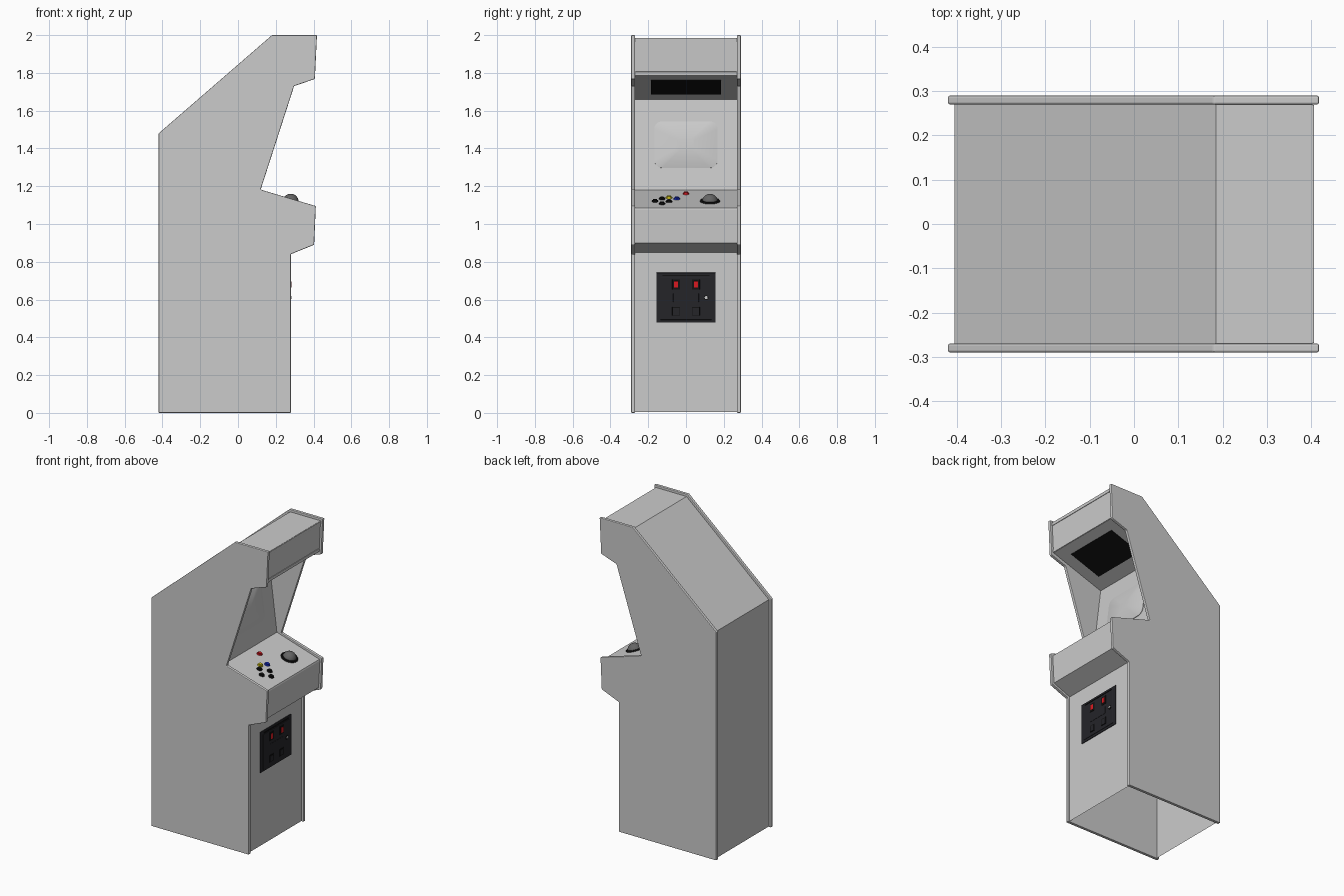
import bpy, bmesh, math
from mathutils import Matrix, Vector

if "Cube" in bpy.data.objects:
    bpy.data.objects.remove(bpy.data.objects["Cube"])


def material(name, rgb):
    m = bpy.data.materials.new(name)
    m.diffuse_color = (*rgb, 1)
    m.use_nodes = True
    m.node_tree.nodes["Principled BSDF"].inputs["Base Color"].default_value = m.diffuse_color
    return m


BLACK = material("black", (0.006, 0.006, 0.006))
DOOR = material("door_black", (0.018, 0.018, 0.022))
RED = material("red", (0.7, 0.01, 0.015))
YELLOW = material("yellow", (0.65, 0.55, 0.01))
BLUE = material("blue", (0.01, 0.03, 0.6))
BALL = material("ball_grey", (0.13, 0.13, 0.13))


def finish(name, bm, mat=None, matrix=None, smooth=False, bevel=0, segments=2):
    me = bpy.data.meshes.new(name)
    bm.to_mesh(me)
    bm.free()
    ob = bpy.data.objects.new(name, me)
    bpy.context.collection.objects.link(ob)
    if matrix is not None:
        ob.matrix_world = matrix
    if mat:
        me.materials.append(mat)
    if bevel:
        mod = ob.modifiers.new("bevel", "BEVEL")
        mod.width, mod.segments = bevel, segments
    if smooth:
        bpy.ops.object.select_all(action="DESELECT")
        ob.select_set(True)
        bpy.context.view_layer.objects.active = ob
        bpy.ops.object.shade_smooth_by_angle(angle=math.radians(35))
    return ob


def frame(origin, normal):
    # local x runs across the cabinet, local y up the panel, local z out of it
    n = Vector(normal).normalized()
    x = Vector((0, 1, 0))
    m = Matrix((x, n.cross(x), n)).transposed().to_4x4()
    return Matrix.Translation(origin) @ m


def slab(name, base, u, v, w, h, depth, mat=None, out=0, bevel=0):
    bm = bmesh.new()
    bmesh.ops.create_cube(bm, size=1)
    bmesh.ops.scale(bm, vec=(w, h, depth), verts=bm.verts)
    bmesh.ops.translate(bm, vec=(u, v, out + depth / 2), verts=bm.verts)
    return finish(name, bm, mat, base, bevel=bevel)


def disc(name, base, u, v, r, depth, mat, top=1.0, bevel=0.0):
    bm = bmesh.new()
    bmesh.ops.create_cone(bm, cap_ends=True, segments=28, radius1=r, radius2=r * top, depth=depth)
    bmesh.ops.translate(bm, vec=(u, v, depth / 2), verts=bm.verts)
    return finish(name, bm, mat, base, smooth=True)


def strip(name, pts, half=0.271):
    bm = bmesh.new()
    rows = [[bm.verts.new((x, y, z)) for y in (-half, half)] for x, z in pts]
    for a, b in zip(rows, rows[1:]):
        bm.faces.new((a[0], a[1], b[1], b[0]))
    return finish(name, bm)


# side panels with softened edges
SIDE = [(-0.42, 0), (0.28, 0), (0.28, 0.84), (0.403, 0.89), (0.412, 1.095), (0.12, 1.182),
        (0.297, 1.73), (0.407, 1.768), (0.418, 2.0), (0.18, 2.0), (-0.42, 1.48)]
for name, y0 in (("left_side_panel", -0.29), ("right_side_panel", 0.27)):
    bm = bmesh.new()
    face = bm.faces.new([bm.verts.new((x, y0, z)) for x, z in SIDE])
    ext = bmesh.ops.extrude_face_region(bm, geom=[face])
    bmesh.ops.translate(bm, vec=(0, 0.02, 0), verts=[g for g in ext["geom"] if isinstance(g, bmesh.types.BMVert)])
    bmesh.ops.recalc_face_normals(bm, faces=bm.faces)
    finish(name, bm, bevel=0.004)

# inset panels between the sides, open underneath
strip("front_panel", [(0.268, 0.004), (0.268, 0.85), (0.389, 0.9), (0.398, 1.076), (0.395, 1.085)])
strip("control_panel", [(0.395, 1.085), (0.09, 1.179)])
strip("monitor_panel", [(0.09, 1.179), (0.03, 1.66)])
strip("speaker_panel", [(0.03, 1.66), (0.393, 1.785)])
strip("sign_panel", [(0.393, 1.785), (0.403, 1.985)])
strip("top_and_back", [(0.403, 1.985), (0.185, 1.985), (-0.405, 1.474), (-0.405, 0.004)])

# sign retainers
sign = frame((0.398, 0, 1.885), (0.2, 0, -0.01))
for name, v in (("sign_retainer_bottom", -0.089), ("sign_retainer_top", 0.089)):
    slab(name, sign, 0, v, 0.538, 0.02, 0.004, bevel=0.001)

# speaker grille
speaker = frame((0.222, 0, 1.726), (0.125, 0, -0.363))
slab("speaker_grille", speaker, 0, 0, 0.37, 0.225, 0.003, BLACK)

# domed screen with rounded corners
bm = bmesh.new()
W, H, R = 0.168, 0.124, 0.042
outline = []
for cx, cy, a0 in ((1, 1, 0), (-1, 1, 90), (-1, -1, 180), (1, -1, 270)):
    for k in range(9):
        a = math.radians(a0 + k * 90 / 8)
        outline.append((cx * (W - R) + R * math.cos(a), cy * (H - R) + R * math.sin(a)))
levels = [(1, -0.002), (1, 0.003)] + [(s, 0.003 + 0.018 * (1 - s * s)) for s in (0.97, 0.85, 0.7, 0.5, 0.25)]
rings = [[bm.verts.new((x * s, y * s, h)) for x, y in outline] for s, h in levels]
n = len(outline)
for a, b in zip(rings, rings[1:]):
    for i in range(n):
        j = (i + 1) % n
        bm.faces.new((a[i], a[j], b[j], b[i]))
bm.faces.new(rings[-1])
finish("screen", bm, None, frame((0.06, 0, 1.42), (0.481, 0, 0.06)), smooth=True)

# control buttons


def on_controls(x, y):
    return frame((x, y, 1.17 - 0.308 * (x - 0.12)), (0.308, 0, 1))


BUTTONS = [(0.285, -0.164, BLACK), (0.243, -0.127, BLACK), (0.327, -0.127, BLACK), (0.29, -0.09, BLACK),
           (0.223, -0.09, YELLOW), (0.243, -0.048, BLUE), (0.155, 0, RED)]
for i, (x, y, mat) in enumerate(BUTTONS):
    spot = on_controls(x, y)
    disc(f"button_rim_{i + 1}", spot, 0, 0, 0.0175, 0.006, mat, 0.88)
    disc(f"button_cap_{i + 1}", spot, 0, 0, 0.0115, 0.011, mat, 0.92)

# roller ball in its ring
spot = on_controls(0.28, 0.127)
disc("ball_ring", spot, 0, 0, 0.053, 0.007, BLACK, 0.92)
bm = bmesh.new()
bmesh.ops.create_uvsphere(bm, u_segments=32, v_segments=18, radius=0.042)
finish("roller_ball", bm, BALL, spot @ Matrix.Translation((0, 0, -0.003)), smooth=True)

# coin door
door = frame((0.268, 0, 0.61), (1, 0, 0))
slab("coin_door_frame", door, 0, 0, 0.314, 0.264, 0.005, DOOR, bevel=0.0015)
slab("coin_door", door, 0, -0.004, 0.27, 0.226, 0.003, DOOR, 0.005, 0.001)
slab("coin_door_hinge", door, 0, 0.117, 0.25, 0.005, 0.003, BLACK, 0.005)
slab("centre_plate", door, 0, 0, 0.135, 0.045, 0.002, DOOR, 0.008, 0.0008)
for side, u in (("left", -0.052), ("right", 0.052)):
    slab(f"{side}_coin_housing", door, u, 0.07, 0.042, 0.054, 0.003, BLACK, 0.008, 0.001)
    slab(f"{side}_coin_button", door, u, 0.07, 0.021, 0.034, 0.003, RED, 0.011, 0.001)
    slab(f"{side}_coin_return", door, u, -0.072, 0.042, 0.045, 0.003, BLACK, 0.008, 0.001)
    slab(f"{side}_return_flap", door, u, -0.074, 0.034, 0.036, 0.002, DOOR, 0.011)
disc("door_lock_rim", door, 0.107, 0, 0.013, 0.011, BLACK)
disc("door_lock", door, 0.107, 0, 0.009, 0.014, None, 0.9)
